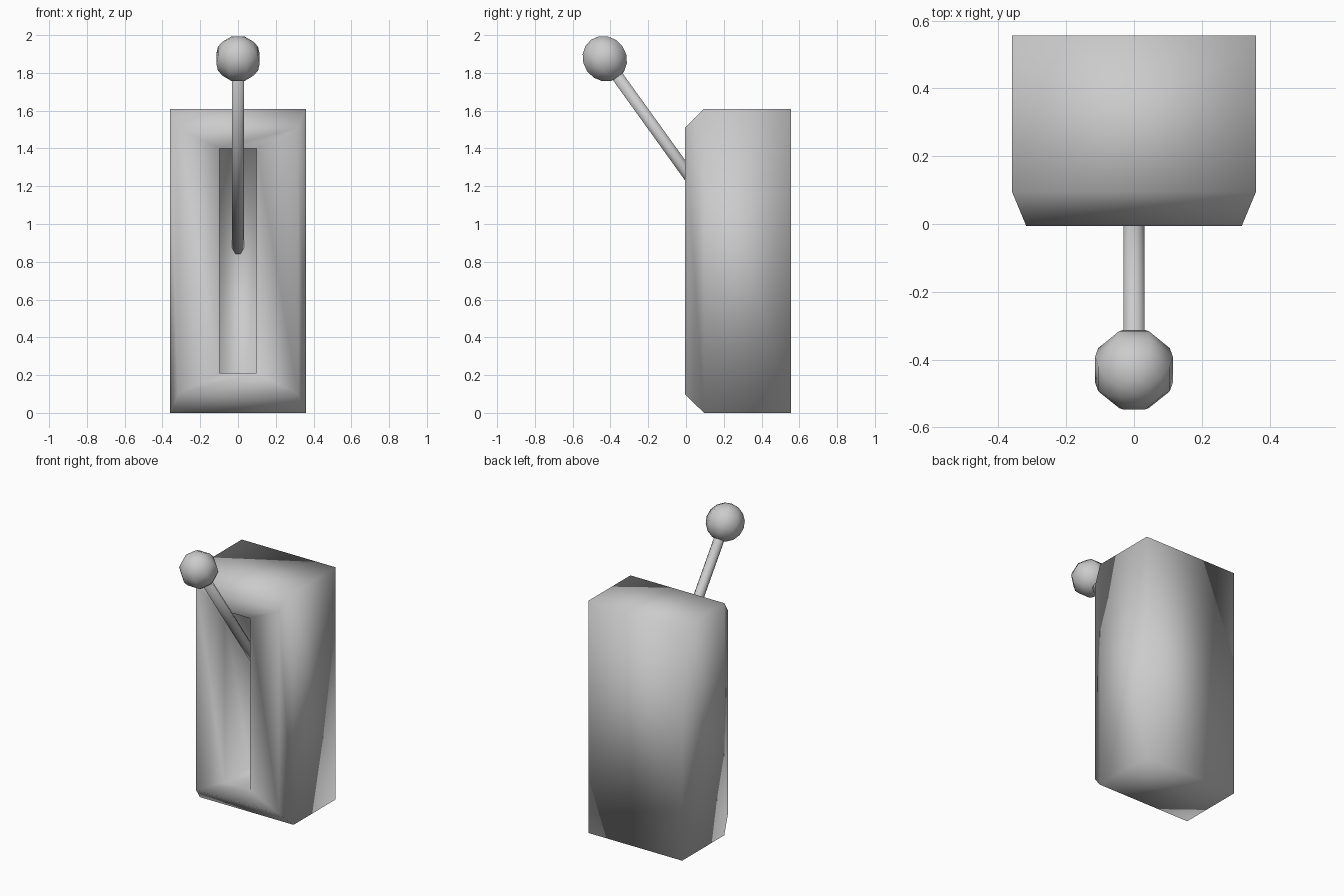
import bpy, bmesh, math
from mathutils import Matrix, Vector

if "Cube" in bpy.data.objects:
    bpy.data.objects.remove(bpy.data.objects["Cube"])


def add_object(name, bm):
    bmesh.ops.recalc_face_normals(bm, faces=bm.faces)
    mesh = bpy.data.meshes.new(name)
    bm.to_mesh(mesh)
    bm.free()
    for poly in mesh.polygons:
        poly.use_smooth = True
    obj = bpy.data.objects.new(name, mesh)
    bpy.context.collection.objects.link(obj)
    return obj


# Housing: rectangular loops from the back, over the front bevel, into the slot
SLOT_FLOOR = 0.275
loops = [  # y, half width, bottom z, top z
    (0.556, 0.36, 0.0, 1.61),
    (0.095, 0.36, 0.0, 1.61),
    (-0.006, 0.318, 0.10, 1.51),
    (-0.006, 0.098, 0.21, 1.40),
    (SLOT_FLOOR, 0.098, 0.21, 1.40),
]
bm = bmesh.new()
rings = [[bm.verts.new((x, y, z)) for x, z in ((-w, lo), (w, lo), (w, hi), (-w, hi))]
         for y, w, lo, hi in loops]
for a, b in zip(rings, rings[1:]):
    for i in range(4):
        j = (i + 1) % 4
        bm.faces.new((a[i], a[j], b[j], b[i]))
bm.faces.new(rings[0])
bm.faces.new(rings[-1])
add_object("switch_housing", bm)

# Lever and knob share one tilted axis through the slot
knob_centre = Vector((0, -0.43, 1.875))
lever_foot = Vector((0, SLOT_FLOOR + 0.04, 0.84))
axis = knob_centre - lever_foot
tilt = Matrix.Rotation(math.atan2(-axis.y, axis.z), 4, 'X')
flat_side = Matrix.Rotation(math.pi / 8, 4, 'Z')

# Lever rod, foot sunk in the slot floor
bm = bmesh.new()
bmesh.ops.create_cone(bm, cap_ends=True, segments=8, radius1=0.034, radius2=0.034,
                      depth=axis.length,
                      matrix=Matrix.Translation((knob_centre + lever_foot) / 2) @ tilt @ flat_side)
add_object("lever_rod", bm)

# Low-poly ball knob
bm = bmesh.new()
bmesh.ops.create_uvsphere(bm, u_segments=8, v_segments=8, radius=0.124,
                          matrix=Matrix.Translation(knob_centre) @ tilt @ flat_side)
add_object("lever_knob", bm)
